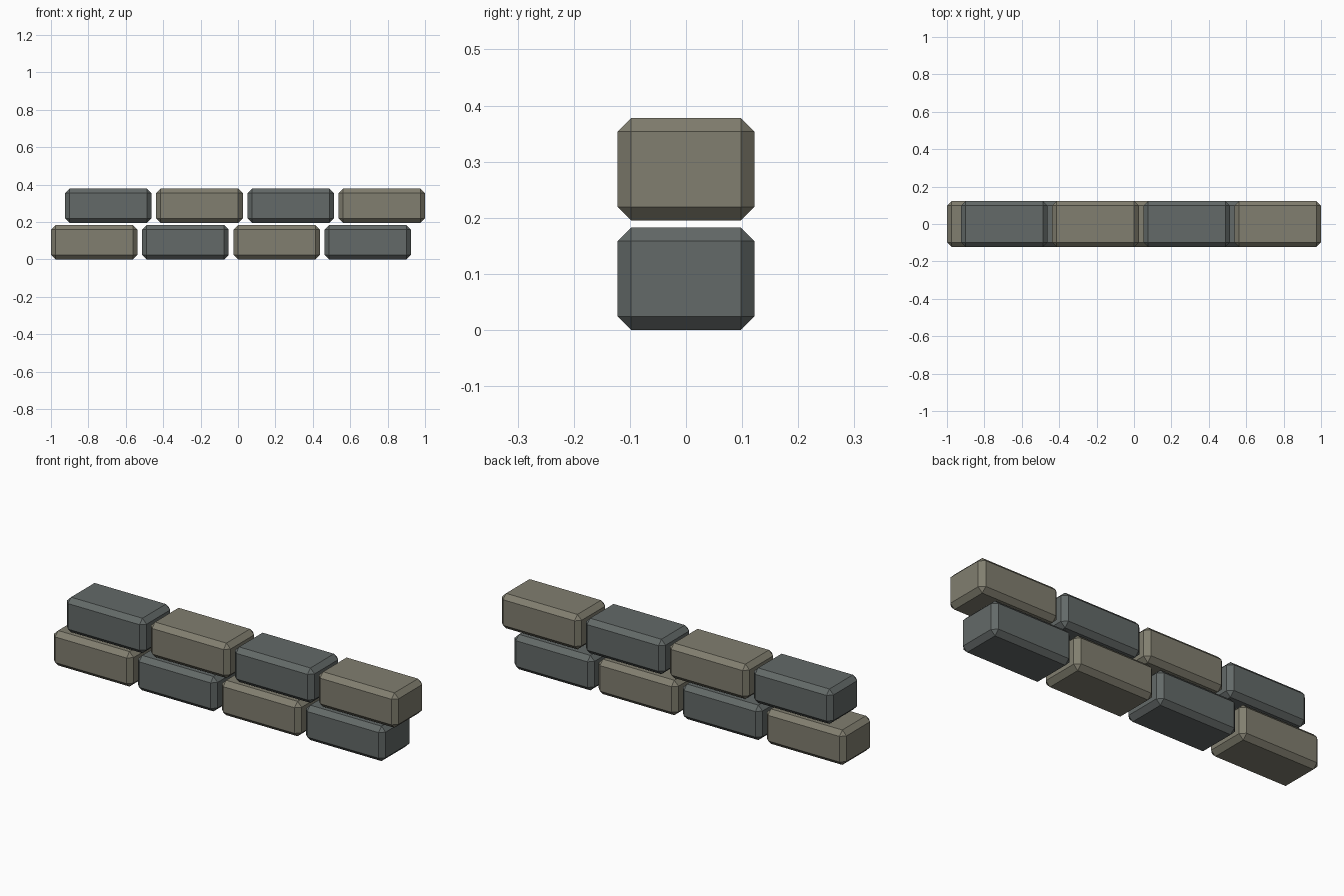
import bpy, bmesh

if "Cube" in bpy.data.objects:
    bpy.data.objects.remove(bpy.data.objects["Cube"])

LENGTH, DEPTH, HEIGHT = 0.463, 0.244, 0.183
CHAMFER = 0.0244
PITCH_X, PITCH_Z = 0.4875, 0.195
SHIFT = 0.075  # sideways offset of the upper course


def material(name, rgb):
    m = bpy.data.materials.new(name)
    m.diffuse_color = (*rgb, 1)
    m.use_nodes = True
    m.node_tree.nodes["Principled BSDF"].inputs["Base Color"].default_value = m.diffuse_color
    return m


stones = [material("warm_stone", (0.22, 0.21, 0.16)),
          material("cool_stone", (0.125, 0.142, 0.138))]


def brick(name, location, mat):
    # Block with a single flat chamfer on every edge
    bm = bmesh.new()
    bmesh.ops.create_cube(bm, size=1)
    bmesh.ops.scale(bm, vec=(LENGTH, DEPTH, HEIGHT), verts=bm.verts)
    bmesh.ops.bevel(bm, geom=bm.edges[:], offset=CHAMFER, offset_type='OFFSET',
                    segments=1, profile=0.5, affect='EDGES')
    mesh = bpy.data.meshes.new(name)
    bm.to_mesh(mesh)
    bm.free()
    mesh.materials.append(mat)
    obj = bpy.data.objects.new(name, mesh)
    obj.location = location
    bpy.context.collection.objects.link(obj)


# Two staggered courses of four bricks with alternating stone colours
for row, course in enumerate(("lower", "upper")):
    for i in range(4):
        x = -1 + LENGTH / 2 + i * PITCH_X + row * SHIFT
        z = HEIGHT / 2 + row * PITCH_Z
        brick(f"{course}_brick_{i + 1}", (x, 0, z), stones[(i + row) % 2])
